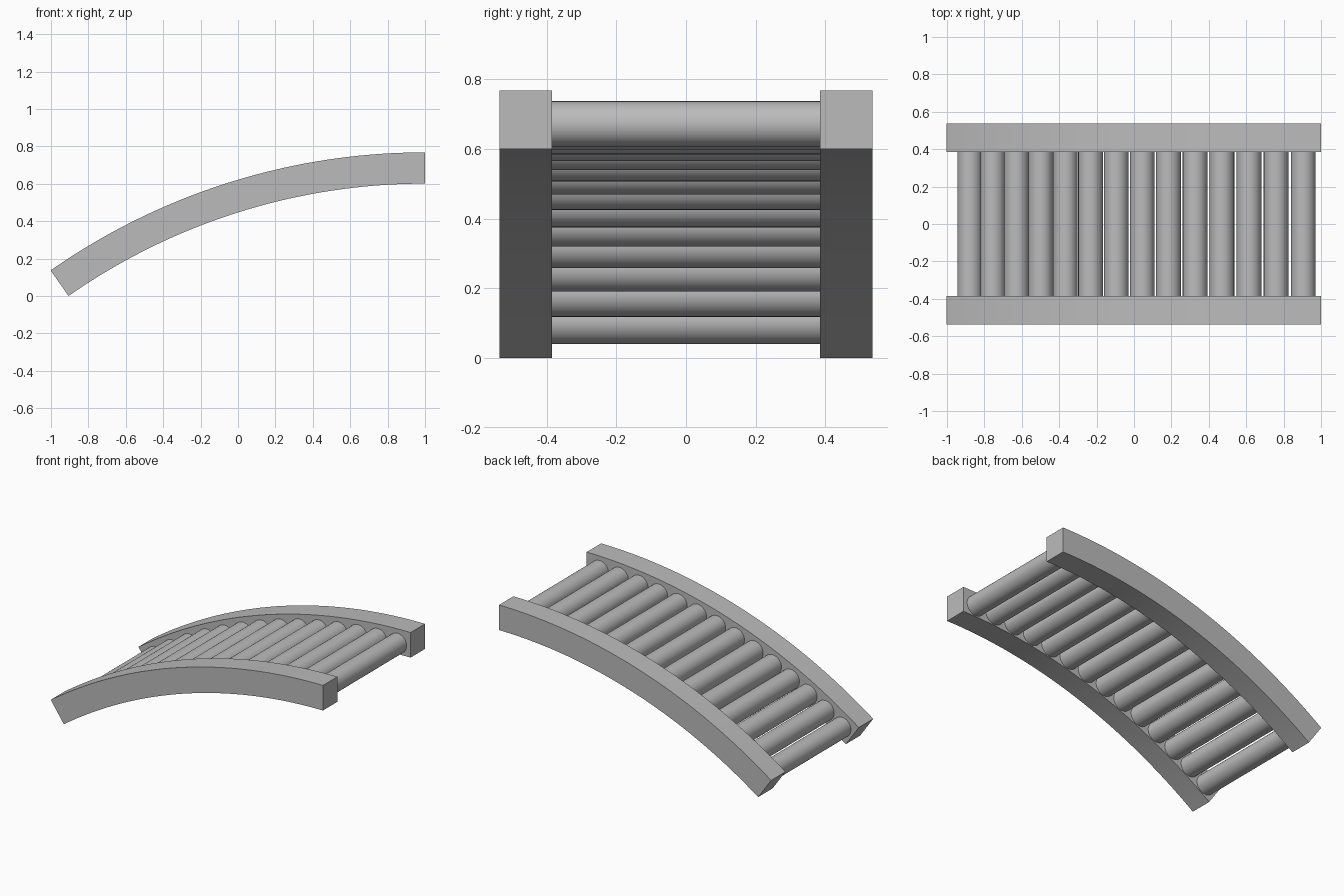
import bpy
import bmesh
from math import sin, cos, radians, pi

if "Cube" in bpy.data.objects:
    bpy.data.objects.remove(bpy.data.objects["Cube"], do_unlink=True)

# Conveyor bend: arc about a horizontal axis below its upper end
SWEEP = radians(35)
CENTRE_X, CENTRE_Z = 1.0, -2.722
R_IN, R_OUT, R_ROLLER = 3.323, 3.490, 3.395
Y_IN, Y_OUT = 0.385, 0.536
ROLLERS, ROLLER_RADIUS = 14, 0.066

grey = bpy.data.materials.new("plain grey")
grey.use_nodes = True
colour = (0.5, 0.5, 0.5, 1)
grey.diffuse_color = colour
grey.node_tree.nodes["Principled BSDF"].inputs["Base Color"].default_value = colour


def arc_point(radius, angle, y):
    return (CENTRE_X - radius * sin(angle), y, CENTRE_Z + radius * cos(angle))


def finish(obj):
    obj.data.materials.append(grey)
    bpy.ops.object.select_all(action="DESELECT")
    obj.select_set(True)
    bpy.context.view_layer.objects.active = obj
    bpy.ops.object.shade_smooth_by_angle(angle=radians(30))


# Curved side rail: a rectangle swept along the arc
def make_rail(name, side, steps=48):
    bm = bmesh.new()
    corners = [(R_IN, Y_IN), (R_OUT, Y_IN), (R_OUT, Y_OUT), (R_IN, Y_OUT)]
    rings = [[bm.verts.new(arc_point(r, SWEEP * i / steps, y * side))
              for r, y in corners] for i in range(steps + 1)]
    for a, b in zip(rings, rings[1:]):
        for j in range(4):
            k = (j + 1) % 4
            bm.faces.new((a[j], a[k], b[k], b[j]))
    bm.faces.new(rings[0])
    bm.faces.new(rings[-1])
    bmesh.ops.recalc_face_normals(bm, faces=bm.faces)
    mesh = bpy.data.meshes.new(name)
    bm.to_mesh(mesh)
    bm.free()
    obj = bpy.data.objects.new(name, mesh)
    bpy.context.collection.objects.link(obj)
    finish(obj)


make_rail("front_rail", -1)
make_rail("back_rail", 1)

# Rollers spanning between the rails
for i in range(ROLLERS):
    angle = radians(1.6 + 2.46 * i)
    bpy.ops.mesh.primitive_cylinder_add(
        vertices=32, radius=ROLLER_RADIUS, depth=2 * Y_IN,
        location=arc_point(R_ROLLER, angle, 0), rotation=(pi / 2, 0, 0))
    roller = bpy.context.object
    roller.name = f"roller_{i + 1}"
    finish(roller)
